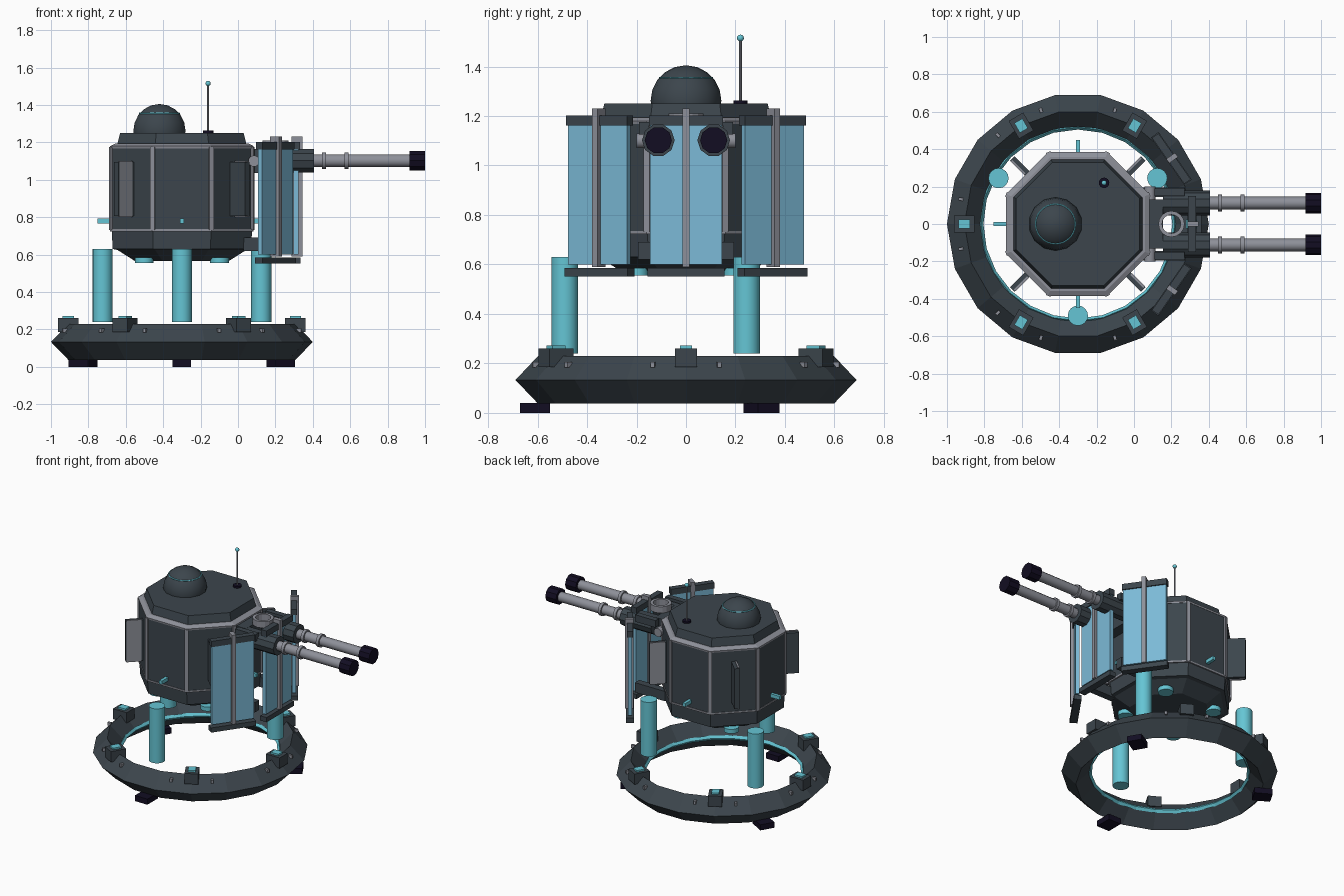
import bpy, math
from math import pi, radians, cos, sin

if "Cube" in bpy.data.objects:
    bpy.data.objects.remove(bpy.data.objects["Cube"])

AXIS = -0.3  # x of the turret's vertical axis


def make_material(name, rgb):
    m = bpy.data.materials.new(name)
    m.use_nodes = True
    m.diffuse_color = (*rgb, 1)
    m.node_tree.nodes["Principled BSDF"].inputs["Base Color"].default_value = (*rgb, 1)
    return m


SLATE = make_material("dark slate", (0.045, 0.06, 0.073))
GREY = make_material("steel grey", (0.27, 0.28, 0.32))
CYAN = make_material("cyan", (0.13, 0.56, 0.66))
BLUE = make_material("shield blue", (0.2, 0.49, 0.68))
NAVY = make_material("near black", (0.006, 0.004, 0.016))


def finish(name, mat, smooth=False):
    o = bpy.context.object
    o.name = name
    o.data.materials.clear()
    o.data.materials.append(mat)
    if smooth:
        bpy.ops.object.shade_smooth_by_angle(angle=radians(40))
    return o


def box(name, mat, loc, size, turn=0.0):
    bpy.ops.mesh.primitive_cube_add(size=1, location=loc, rotation=(0, 0, turn))
    o = finish(name, mat)
    o.scale = size
    return o


def polar_box(name, mat, angle, r, z, size, offset=0.0):
    """Box facing outward from the turret axis; size is radial, tangential, height."""
    x = AXIS + r * cos(angle) - offset * sin(angle)
    y = r * sin(angle) + offset * cos(angle)
    return box(name, mat, (x, y, z), size, angle)


def rod(name, mat, loc, r, length, axis="z", sides=16, smooth=True):
    rot = {"x": (0, pi / 2, 0), "y": (pi / 2, 0, 0), "z": (0, 0, 0)}[axis]
    bpy.ops.mesh.primitive_cylinder_add(vertices=sides, radius=r, depth=length, location=loc, rotation=rot)
    return finish(name, mat, smooth)


def lathe(name, mat, profile, sides, center, phase=0.0, closed=False):
    """Revolve (radius, z) points; open profiles get end caps."""
    n = len(profile)
    verts = [(center[0] + r * cos(phase + 2 * pi * i / sides),
              center[1] + r * sin(phase + 2 * pi * i / sides), z)
             for r, z in profile for i in range(sides)]
    faces = []
    for k in range(n if closed else n - 1):
        a, b = k * sides, (k + 1) % n * sides
        for i in range(sides):
            j = (i + 1) % sides
            faces.append((a + i, a + j, b + j, b + i))
    if not closed:
        faces.append(tuple(reversed(range(sides))))
        faces.append(tuple(range((n - 1) * sides, n * sides)))
    me = bpy.data.meshes.new(name)
    me.from_pydata(verts, [], faces)
    me.materials.append(mat)
    o = bpy.data.objects.new(name, me)
    bpy.context.collection.objects.link(o)
    return o


def octagon(name, mat, profile):
    """Octagonal layer with flat sides facing the axes; radii are to the flats."""
    k = 1 / cos(pi / 8)
    return lathe(name, mat, [(r * k, z) for r, z in profile], 8, (AXIS, 0), pi / 8)


# Base ring with a glowing inner band
lathe("base_ring", SLATE, [(0.7, 0.133), (0.607, 0.23), (0.515, 0.133), (0.607, 0.037)],
      18, (AXIS, 0), closed=True)
lathe("inner_band", CYAN, [(0.53, 0.133), (0.518, 0.15), (0.505, 0.133), (0.518, 0.116)],
      24, (AXIS, 0), closed=True)

# Clamps and rivets round the ring
for k in range(6):
    a = k * pi / 3
    polar_box("ring_clamp", SLATE, a, 0.607, 0.223, (0.11, 0.09, 0.075))
    polar_box("clamp_light", CYAN, a, 0.607, 0.265, (0.06, 0.05, 0.015))
    for s in (-1, 1):
        polar_box("ring_rivet", GREY, a + s * radians(12), 0.64, 0.195, (0.025, 0.016, 0.022))

# Feet and floating pillars
for deg in (30, 150, 270):
    a = radians(deg)
    polar_box("foot", NAVY, a, 0.61, 0.02, (0.12, 0.1, 0.04))
    rod("pillar", CYAN, (AXIS + 0.49 * cos(a), 0.49 * sin(a), 0.435), 0.054, 0.39)

# Turret body
octagon("turret_body", SLATE, [(0.25, 0.565), (0.345, 0.625), (0.37, 0.63), (0.375, 0.73),
                               (0.38, 0.73), (0.38, 1.175), (0.345, 1.19), (0.33, 1.25)])
octagon("top_trim", GREY, [(0.382, 1.168), (0.384, 1.18), (0.358, 1.193)])
octagon("bottom_trim", GREY, [(0.384, 0.724), (0.384, 0.736)])
for k in range(8):
    a = (k + 0.5) * pi / 4
    polar_box("corner_trim", GREY, a, 0.407, 0.953, (0.018, 0.026, 0.445))

# Side fins, sensor pegs and underside thrusters
for k in range(4):
    a = k * pi / 2
    d = a + pi / 4
    polar_box("side_fin", SLATE, d, 0.435, 0.95, (0.12, 0.034, 0.29))
    polar_box("fin_edge", GREY, d, 0.44, 0.95, (0.1, 0.012, 0.3), 0.012)
    polar_box("peg", CYAN, a, 0.41, 0.78, (0.08, 0.022, 0.026))
    rod("thruster", CYAN, (AXIS + 0.285 * cos(d), 0.285 * sin(d), 0.57), 0.05, 0.03)

# Dome with a thin light ring
bpy.ops.mesh.primitive_uv_sphere_add(segments=14, ring_count=10, radius=0.143, location=(-0.42, 0, 1.262))
finish("dome", SLATE, True)
bpy.ops.mesh.primitive_torus_add(major_radius=0.106, minor_radius=0.004, major_segments=28,
                                 minor_segments=6, location=(-0.42, 0, 1.355))
finish("dome_light", CYAN)

# Antenna
rod("antenna_base", NAVY, (-0.16, 0.22, 1.255), 0.028, 0.016)
rod("antenna_rod", GREY, (-0.16, 0.22, 1.38), 0.006, 0.25, sides=8)
bpy.ops.mesh.primitive_uv_sphere_add(segments=12, ring_count=8, radius=0.014, location=(-0.16, 0.22, 1.515))
finish("antenna_tip", CYAN, True)

# Gun mount
box("gun_neck", SLATE, (0.09, 0, 1.1), (0.13, 0.26, 0.13))
rod("gun_axle", GREY, (0.085, 0, 1.1), 0.03, 0.4, "y")
lathe("mount_ring", GREY, [(0.07, 1.165), (0.07, 1.21), (0.05, 1.21), (0.05, 1.165)],
      16, (0.2, 0), closed=True)

# Twin guns
for s in (-1, 1):
    y = 0.112 * s
    rod("gun_housing", SLATE, (0.28, y, 1.102), 0.066, 0.25, "x", 10, False)
    rod("barrel", GREY, (0.66, y, 1.102), 0.034, 0.54, "x", 12)
    for x in (0.46, 0.58):
        rod("barrel_collar", GREY, (x, y, 1.102), 0.045, 0.022, "x", 12)
    rod("muzzle", NAVY, (0.958, y, 1.102), 0.055, 0.084, "x", 10, False)
    box("lower_arm", SLATE, (0.15, 0.17 * s, 0.655), (0.24, 0.05, 0.07))
    box("upper_arm", SLATE, (0.19, 0.17 * s, 1.15), (0.16, 0.04, 0.05))

# Three shield panels around the front of the guns
for deg in (-35, 0, 35):
    a = radians(deg)
    polar_box("shield_panel", BLUE, a, 0.61, 0.9, (0.026, 0.29, 0.6))
    polar_box("shield_spine", GREY, a, 0.615, 0.91, (0.058, 0.028, 0.64))
    polar_box("shield_top_bar", SLATE, a, 0.61, 1.182, (0.042, 0.3, 0.042))
    polar_box("shield_foot_bar", SLATE, a, 0.61, 0.568, (0.05, 0.31, 0.034))
